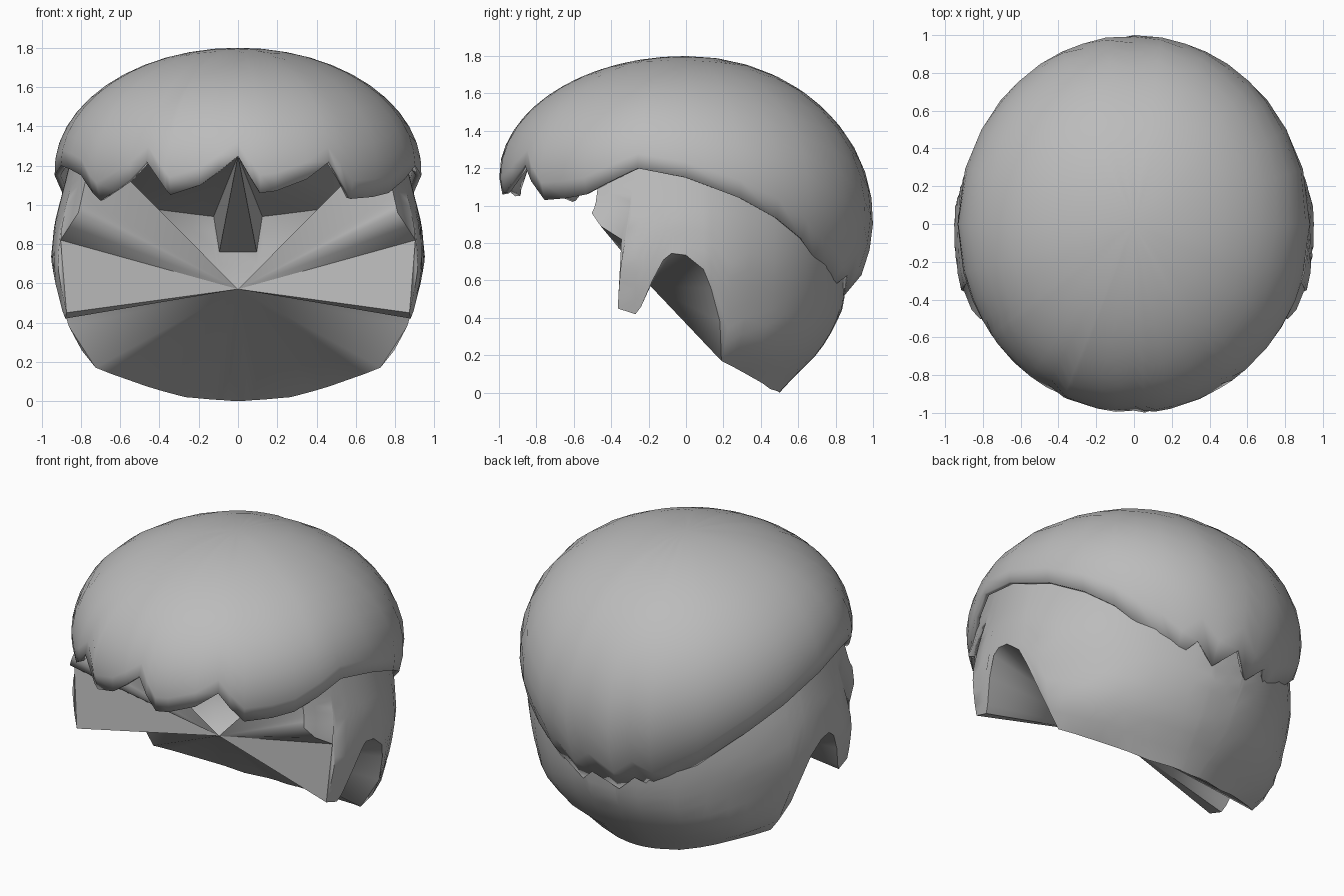
import bpy, bmesh, math

if "Cube" in bpy.data.objects:
    bpy.data.objects.remove(bpy.data.objects["Cube"])

grey = bpy.data.materials.new("hair grey")
grey.diffuse_color = (0.5, 0.5, 0.5, 1)
grey.use_nodes = True
grey.node_tree.nodes["Principled BSDF"].inputs["Base Color"].default_value = grey.diffuse_color


def lerp(points, v):
    """Piecewise linear lookup in a sorted list of (key, value)."""
    if v <= points[0][0]:
        return points[0][1]
    for (a, p), (b, q) in zip(points, points[1:]):
        if v <= b:
            return p + (q - p) * (v - a) / (b - a)
    return points[-1][1]


def finish(bm, name, angle):
    bmesh.ops.recalc_face_normals(bm, faces=bm.faces)
    mesh = bpy.data.meshes.new(name)
    bm.to_mesh(mesh)
    bm.free()
    ob = bpy.data.objects.new(name, mesh)
    bpy.context.collection.objects.link(ob)
    mesh.materials.append(grey)
    bpy.ops.object.select_all(action='DESELECT')
    ob.select_set(True)
    bpy.context.view_layer.objects.active = ob
    bpy.ops.object.shade_smooth_by_angle(angle=math.radians(angle))
    return ob


def fan(name, tip, border, angle):
    """Triangles from one tip to an open line of points."""
    bm = bmesh.new()
    apex = bm.verts.new(tip)
    verts = [bm.verts.new(p) for p in border]
    for p, q in zip(verts, verts[1:]):
        bm.faces.new((apex, p, q))
    return finish(bm, name, angle)


# Cap of hair: dome whose lower edge follows a jagged line (angle from front, height)
side = [(75, 1.2), (90, 1.15), (107, 1.04), (120, .93), (131, .82), (139, .72),
        (148, .64), (156, .55), (163, .63), (171, .52), (180, .63)]
right = [(0, 1.25), (3.5, 1.15), (7, 1.06), (12, 1.07), (22, 1.13), (30, 1.22),
         (34, 1.13), (39, 1.03), (49, 1.04), (57, 1.06), (66, 1.13)]
left = [(-66, 1.18), (-59, 1.15), (-54, 1.06), (-51, 1.02), (-43, 1.07), (-36, 1.13),
        (-30, 1.22), (-23.5, 1.08), (-22, 1.05), (-12, 1.1), (-6, 1.17)]
rim = [(-a, z) for a, z in reversed(side[:-1])] + left + right + side
equator = [(0, 1.15), (80, 1.2), (110, 1.12), (180, .93)]
ROWS = 12
bm = bmesh.new()
pole = bm.verts.new((0, 0, 1.8))
columns = []
for a, edge in rim:
    e = lerp(equator, abs(a))
    t = math.radians(a)
    last = math.acos((edge - e) / (1.8 - e))
    col = []
    for i in range(1, ROWS + 1):
        p = last * i / ROWS
        r = math.sin(p)
        col.append(bm.verts.new((.935 * r * math.sin(t), -r * math.cos(t),
                                 e + (1.8 - e) * math.cos(p))))
    columns.append(col)
for c, d in zip(columns, columns[1:] + columns[:1]):
    bm.faces.new((pole, c[0], d[0]))
    for i in range(ROWS - 1):
        bm.faces.new((c[i], c[i + 1], d[i + 1], d[i]))
cap = finish(bm, "hair_cap", 50)
thick = cap.modifiers.new("thickness", 'SOLIDIFY')
thick.thickness = .03
thick.offset = -1

# Lower hair: sideburns, ear notches and nape (angle from front, bottom height)
bottom = [(62, .96), (66.5, .89), (73.3, .82), (74.4, .45), (78.4, .42), (79.8, .46),
          (82.2, .6), (84.6, .71), (86.5, .745), (90, .735), (96.2, .66), (99, .56),
          (103, .38), (106.4, .17), (113, .14), (123, .1), (130, .075), (138.5, .05),
          (150, .02), (165, .008), (172, .004), (174, .002), (180, 0)]
width = [(0, .53), (.1, .66), (.17, .78), (.28, .875), (.43, .93), (.55, .96), (.7, .985),
         (.9, .965), (1.15, .9), (1.35, .85)]
front_depth = [(.45, 1.45), (.8, 1.25), (1, 1.1)]
back_depth = [(0, .943), (.17, .86), (.28, .863), (.43, .895), (.55, .89), (.7, .88),
              (.9, .9)]
breadth = [(95, .97), (125, .94), (180, .93)]
top = [(62, 1.31), (90, 1.3), (120, 1.15), (150, .98), (172, .94), (174, .76), (180, .76)]
full = bottom + [(360 - a, z) for a, z in reversed(bottom[:-1])]
bm = bmesh.new()
columns = []
for a, low in full:
    t = math.radians(a)
    turn = min(a, 360 - a)
    high = lerp(top, turn)
    col = []
    for i in range(ROWS + 1):
        z = low + (high - low) * i / ROWS
        f = lerp(width, z)
        depth = lerp(front_depth if turn < 90 else back_depth, z)
        # below the ears the full breadth is kept
        b = lerp(breadth, turn) if z > .4 else .97
        col.append(bm.verts.new((b * f * math.sin(t), -depth * f * math.cos(t), z)))
    columns.append(col)
for c, d in zip(columns, columns[1:]):
    for i in range(ROWS):
        bm.faces.new((c[i], c[i + 1], d[i + 1], d[i]))
places = [[v.co.copy() for v in c] for c in columns]
finish(bm, "lower_hair", 40)

# Fan closing the underside of the lower hair, and a ceiling under the cap
under = places[0][:0:-1] + [c[0] for c in places] + places[-1][1:]
fan("hair_underside", (0, -.19, .57), under, 60)
fan("hair_ceiling", (0, -.9, 1.25), [c[-1] for c in places], 40)
